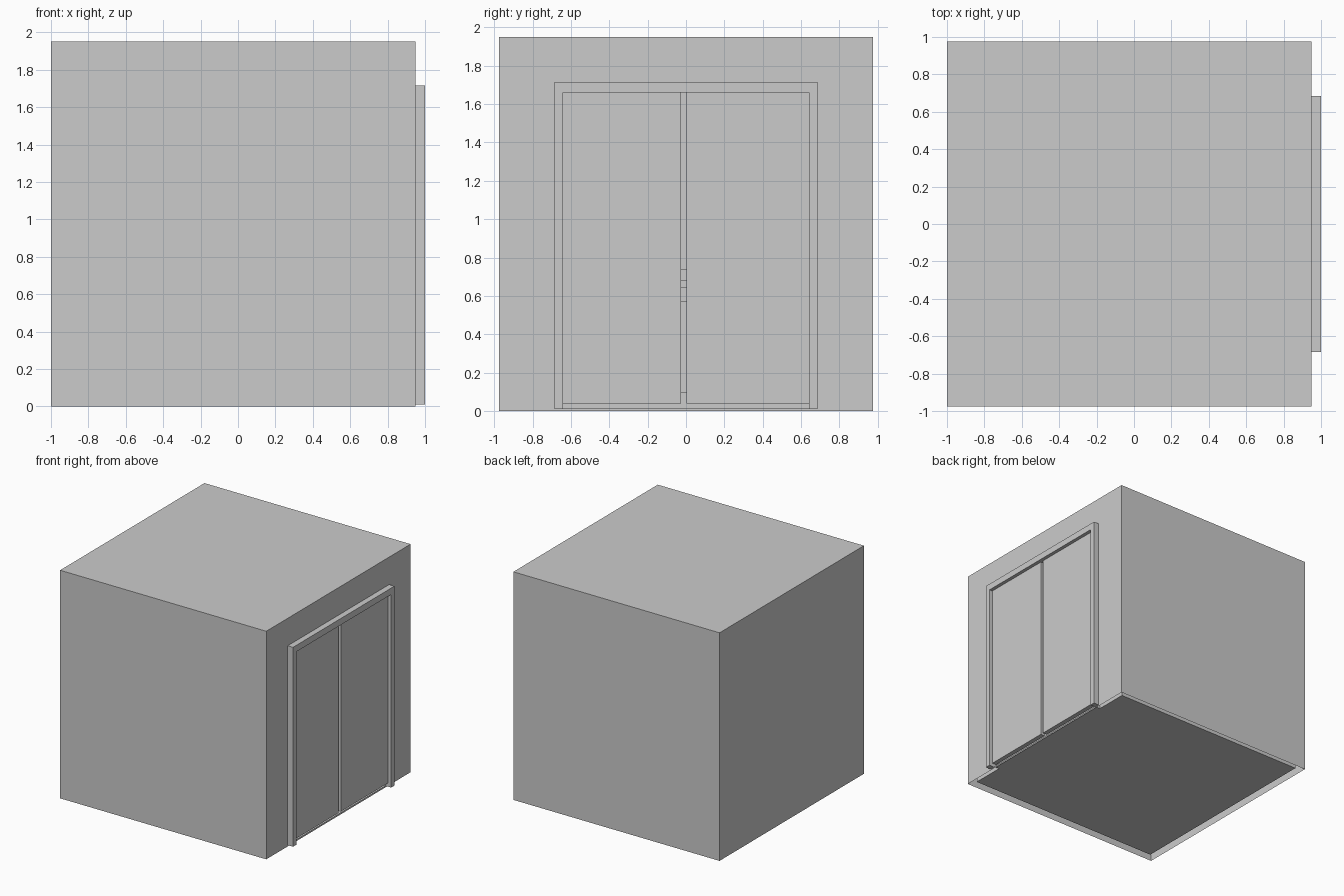
import bpy, bmesh

if "Cube" in bpy.data.objects:
    bpy.data.objects.remove(bpy.data.objects["Cube"])


def make_object(name, bm):
    bmesh.ops.recalc_face_normals(bm, faces=bm.faces)
    mesh = bpy.data.meshes.new(name)
    bm.to_mesh(mesh)
    bm.free()
    ob = bpy.data.objects.new(name, mesh)
    bpy.context.collection.objects.link(ob)
    return ob


def box(name, x, y, z):
    """Box from (min, max) pairs."""
    bm = bmesh.new()
    bmesh.ops.create_cube(bm, size=1)
    for v in bm.verts:
        for i, r in enumerate((x, y, z)):
            v.co[i] = r[0] if v.co[i] < 0 else r[1]
    return make_object(name, bm)


DOOR_Y, DOOR_TOP, FLOOR = 0.64, 1.66, 0.014


def rect(bm, x, y, z0, z1):
    """Four corners of an upright rectangle facing x."""
    return [bm.verts.new((x, a, b)) for a, b in
            ((-y, z0), (y, z0), (y, z1), (-y, z1))]


def bridge(bm, a, b, skip=()):
    for i in range(4):
        if i not in skip:
            j = (i + 1) % 4
            bm.faces.new((a[i], a[j], b[j], b[i]))


# Hollow double wall: outer skin (open underneath), inner lining, door opening
bm = bmesh.new()
out_back = rect(bm, -1.0, 0.975, 0, 1.95)
out_front = rect(bm, 0.95, 0.975, 0, 1.95)
hole_out = rect(bm, 0.95, DOOR_Y, FLOOR, DOOR_TOP)
hole_in = rect(bm, 0.90, DOOR_Y, FLOOR, DOOR_TOP)
in_front = rect(bm, 0.90, 0.92, FLOOR, 1.90)
in_back = rect(bm, -0.945, 0.92, FLOOR, 1.90)
bm.faces.new(out_back)
bridge(bm, out_back, out_front, skip=(0,))
bridge(bm, out_front, hole_out)
bridge(bm, hole_out, hole_in)
bridge(bm, hole_in, in_front, skip=(0,))
bm.faces.new((hole_in[0], hole_in[1], in_front[1], in_front[0]))
bridge(bm, in_front, in_back)
bm.faces.new(in_back)
make_object("cabin_walls", bm)

# Door surround: an upside-down U profile given depth
bm = bmesh.new()
profile = [(-0.685, 0.01), (-0.685, 1.715), (0.685, 1.715), (0.685, 0.01),
           (DOOR_Y, 0.01), (DOOR_Y, DOOR_TOP), (-DOOR_Y, DOOR_TOP), (-DOOR_Y, 0.01)]
face = bm.faces.new([bm.verts.new((0.95, y, z)) for y, z in profile])
new = bmesh.ops.extrude_face_region(bm, geom=[face])["geom"]
bmesh.ops.translate(bm, vec=(0.05, 0, 0),
                    verts=[g for g in new if isinstance(g, bmesh.types.BMVert)])
make_object("door_surround", bm)

# Sliding door leaves with a slim gap between them
box("door_leaf_left", (0.93, 0.97), (-DOOR_Y, -0.025), (0.04, DOOR_TOP))
box("door_leaf_right", (0.93, 0.97), (0.003, DOOR_Y), (0.04, DOOR_TOP))

# Interior: skirting, handrail and its mount on the back wall
box("skirting", (-0.945, -0.93), (-0.92, 0.92), (FLOOR, 0.10))
box("rail_mount", (-0.945, -0.93), (-0.06, 0.06), (0.57, 0.74))
box("handrail", (-0.93, -0.88), (-0.8, 0.8), (0.645, 0.68))
